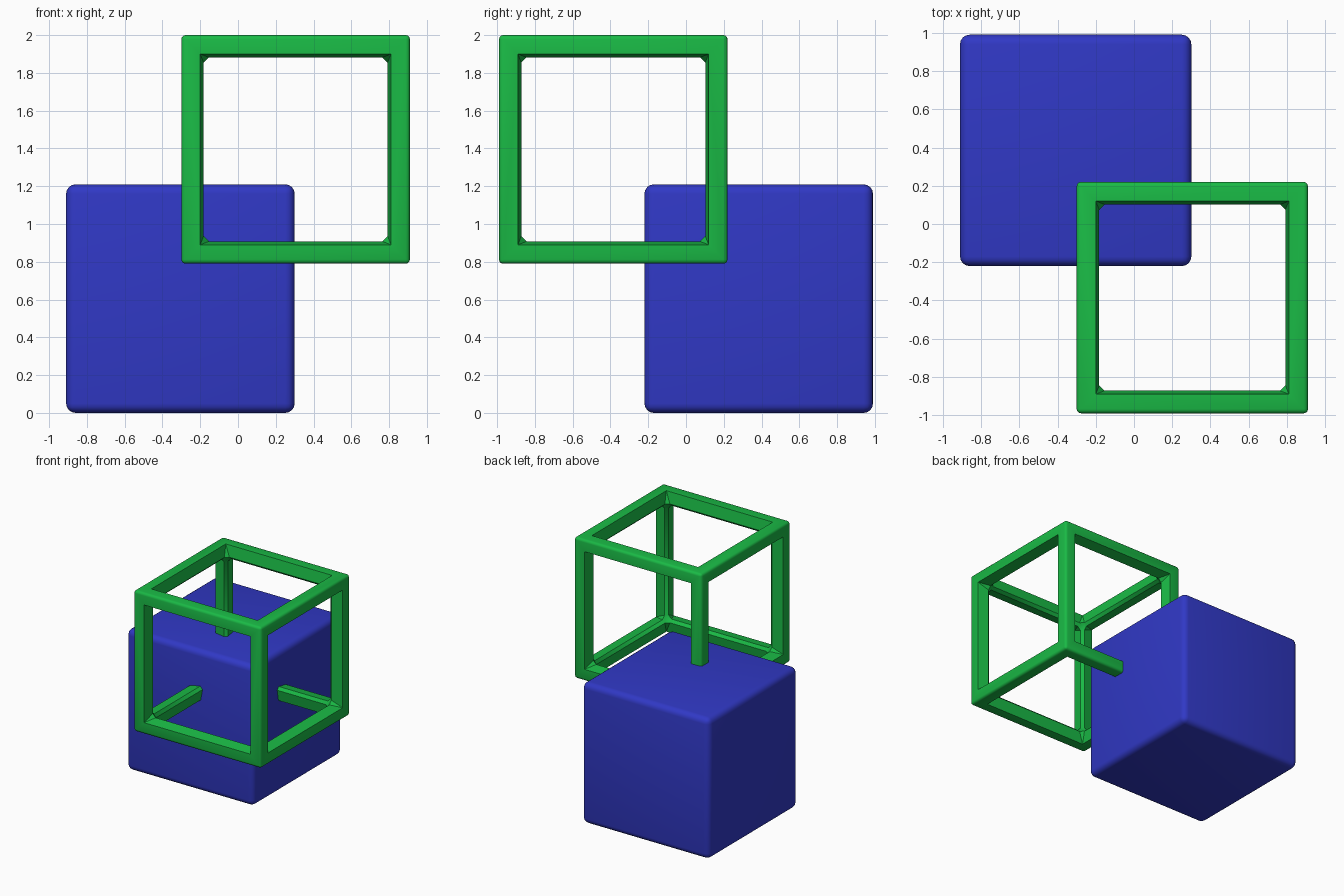
import bpy, bmesh
from itertools import product
from mathutils import Vector

if "Cube" in bpy.data.objects:
    bpy.data.objects.remove(bpy.data.objects["Cube"])

H = 0.605  # half size of both cubes


def finish(bm, name, centre, color, angle):
    bmesh.ops.recalc_face_normals(bm, faces=bm.faces)
    mesh = bpy.data.meshes.new(name)
    bm.to_mesh(mesh)
    bm.free()
    ob = bpy.data.objects.new(name, mesh)
    ob.location = centre
    bpy.context.collection.objects.link(ob)
    mat = bpy.data.materials.new(name + "_colour")
    mat.diffuse_color = color
    mat.use_nodes = True
    mat.node_tree.nodes["Principled BSDF"].inputs["Base Color"].default_value = mat.diffuse_color
    mesh.materials.append(mat)
    bpy.ops.object.select_all(action='DESELECT')
    ob.select_set(True)
    bpy.context.view_layer.objects.active = ob
    bpy.ops.object.shade_smooth_by_angle(angle=angle)
    return ob


# Solid cube with rounded edges
bm = bmesh.new()
bmesh.ops.create_cube(bm, size=2 * H)
bmesh.ops.bevel(bm, geom=bm.edges[:], offset=0.05, segments=4, profile=0.5,
                affect='EDGES')
finish(bm, "solid_cube", (-0.305, 0.385, H), (0.03, 0.04, 0.56, 1), 1.2)

# Open cube frame: bars with rounded outer edges and chamfered inner edges
A, B, C, E = 0.10, 0.118, 0.095, 0.028  # insets: face, inner, depth, corner cut
bm = bmesh.new()
outer, rim, inner = {}, {}, {}


def corner_vert(signs, inset):
    return bm.verts.new(Vector([s * (H - i) for s, i in zip(signs, inset)]))


for s in product((-1, 1), repeat=3):
    outer[s] = corner_vert(s, (0, 0, 0))
    for k in range(3):
        inset = [A] * 3
        inset[k] = 0
        rim[s, k] = corner_vert(s, inset)
        for j in range(3):
            if j != k:
                inset = [B] * 3
                inset[k] = C
                inset[j] = B + E
                inner[s, k, j] = corner_vert(s, inset)
        # small cut across each corner of the opening
        bm.faces.new([rim[s, k]] + [inner[s, k, j] for j in range(3) if j != k])
    # cap inside the corner
    bm.faces.new([inner[s, k, j] for k, j in
                  ((2, 0), (2, 1), (0, 1), (0, 2), (1, 2), (1, 0))])

# Twelve bars joining the corners
for j in range(3):
    k, m = [a for a in range(3) if a != j]
    for s in product((-1, 1), repeat=3):
        if s[j] < 0:
            t = tuple(-v if a == j else v for a, v in enumerate(s))
            ring = [[outer[c], rim[c, k], inner[c, k, j], inner[c, m, j], rim[c, m]]
                    for c in (s, t)]
            for i in range(5):
                n = (i + 1) % 5
                bm.faces.new((ring[0][i], ring[0][n], ring[1][n], ring[1][i]))

bmesh.ops.recalc_face_normals(bm, faces=bm.faces)
corners = set(outer.values())
edges = [e for e in bm.edges if e.verts[0] in corners and e.verts[1] in corners]
bmesh.ops.bevel(bm, geom=edges, offset=0.022, segments=3, profile=0.5,
                affect='EDGES')
finish(bm, "open_frame", (0.305, -0.385, 2 - H), (0.01, 0.49, 0.06, 1), 0.65)
